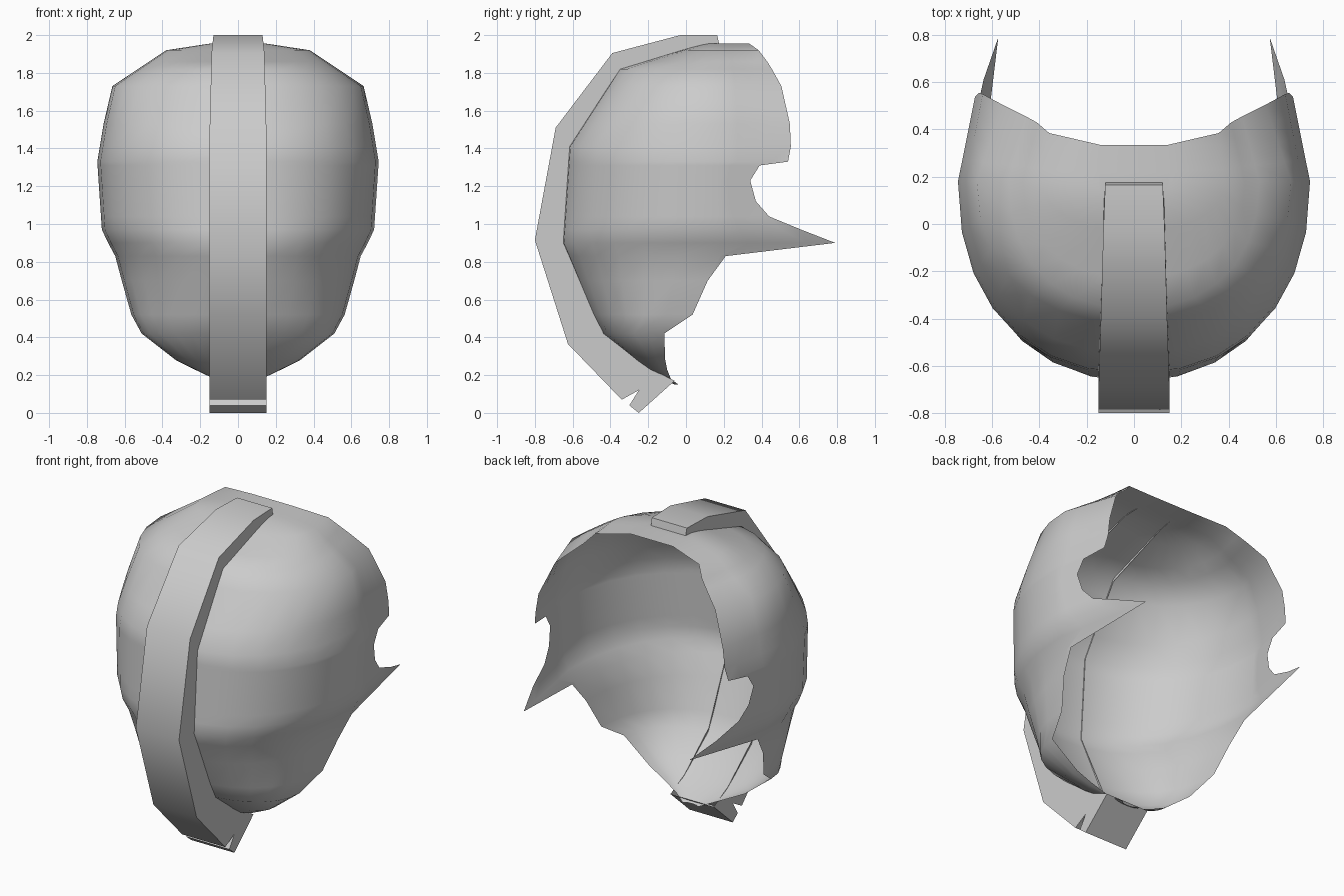
import bpy, bmesh, math

if "Cube" in bpy.data.objects:
    bpy.data.objects.remove(bpy.data.objects["Cube"])

# Profiles: (height, value)
FRONT = [(.15, -.06), (.23, -.21), (.43, -.46), (.9, -.665), (1.41, -.63), (1.82, -.36), (1.96, .1)]
WIDTH = [(.15, .05), (.19, .15), (.28, .33), (.42, .51), (.53, .57), (.83, .65), (.96, .72),
         (1.33, .745), (1.72, .68), (1.92, .38), (1.955, .15)]
# Rear edge of the shell, with the ear notch and the rearward spike
REAR = [(.15, -.04), (.18, -.08), (.23, -.1), (.28, -.11), (.42, -.115), (.52, .035), (.7, .115), (.83, .21),
        (.9, .79), (.97, .61), (1.04, .44), (1.12, .37), (1.23, .34), (1.31, .39), (1.33, .54),
        (1.41, .555), (1.53, .55), (1.73, .505), (1.82, .455), (1.86, .43), (1.92, .385), (1.955, .335)]


def lerp(table, z):
    for (z0, v0), (z1, v1) in zip(table, table[1:]):
        if z <= z1:
            return v0 + (v1 - v0) * (z - z0) / (z1 - z0)
    return table[-1][1]


def half_slice(z, rear, n=7, k=4):
    """Points from the centre front round to the rear edge, +x side."""
    f, w = lerp(FRONT, z), lerp(WIDTH, z)
    mid = min(rear, .18)
    taper = .5 if 1.6 < z < 1.9 else .27
    pts = []
    for i in range(n + 1):
        a = math.pi / 2 * i / n
        x = w * max(0, math.sin(a)) ** (2 / 2.25)
        y = mid - (mid - f) * max(0, math.cos(a)) ** (2 / 2.25)
        pts.append((x, y, z))
    for i in range(1, k + 1):
        d = (rear - mid) * i / k
        pts.append((w * (1 - taper * d), mid + d, z))
    return pts


def finish(bm, name, angle):
    bmesh.ops.remove_doubles(bm, verts=bm.verts, dist=.0005)
    bmesh.ops.recalc_face_normals(bm, faces=bm.faces)
    me = bpy.data.meshes.new(name)
    bm.to_mesh(me)
    bm.free()
    ob = bpy.data.objects.new(name, me)
    bpy.context.collection.objects.link(ob)
    bpy.ops.object.select_all(action='DESELECT')
    ob.select_set(True)
    bpy.context.view_layer.objects.active = ob
    bpy.ops.object.shade_smooth_by_angle(angle=math.radians(angle))


# Curved open shell
bm = bmesh.new()
rows = []
for z, rear in REAR:
    h = half_slice(z, rear)
    full = [(-x, y, zz) for x, y, zz in reversed(h[1:])] + h
    rows.append([bm.verts.new(p) for p in full])
for a, b in zip(rows, rows[1:]):
    for i in range(len(a) - 1):
        bm.faces.new((a[i], a[i + 1], b[i + 1], b[i]))
bm.faces.new(rows[-1])
finish(bm, "face_shell", 60)

# Raised centre band: outer path (y, z, half width) and inner path on the shell
OUTER = [(.175, 1.955, .12), (.165, 2, .122), (-.03, 2, .13), (-.39, 1.905, .14), (-.69, 1.51, .15),
         (-.8, .915, .15), (-.625, .365, .15), (-.34, .07, .15), (-.25, .12, .15),
         (-.3, .04, .15), (-.25, 0, .15), (-.06, .17, .15)]
INNER = [(-.2, .24, .15), (-.44, .44, .15), (-.645, .9, .15), (-.61, 1.41, .15),
         (-.35, 1.8, .14), (.08, 1.945, .128)]
bm = bmesh.new()
sides = []
for s in (-1, 1):
    loop = [bm.verts.new((s * w, y, z)) for y, z, w in OUTER + INNER]
    bm.faces.new(loop)
    sides.append(loop)
left, right = sides
for i in range(len(OUTER) - 1):
    bm.faces.new((left[i], left[i + 1], right[i + 1], right[i]))
finish(bm, "centre_band", 40)
